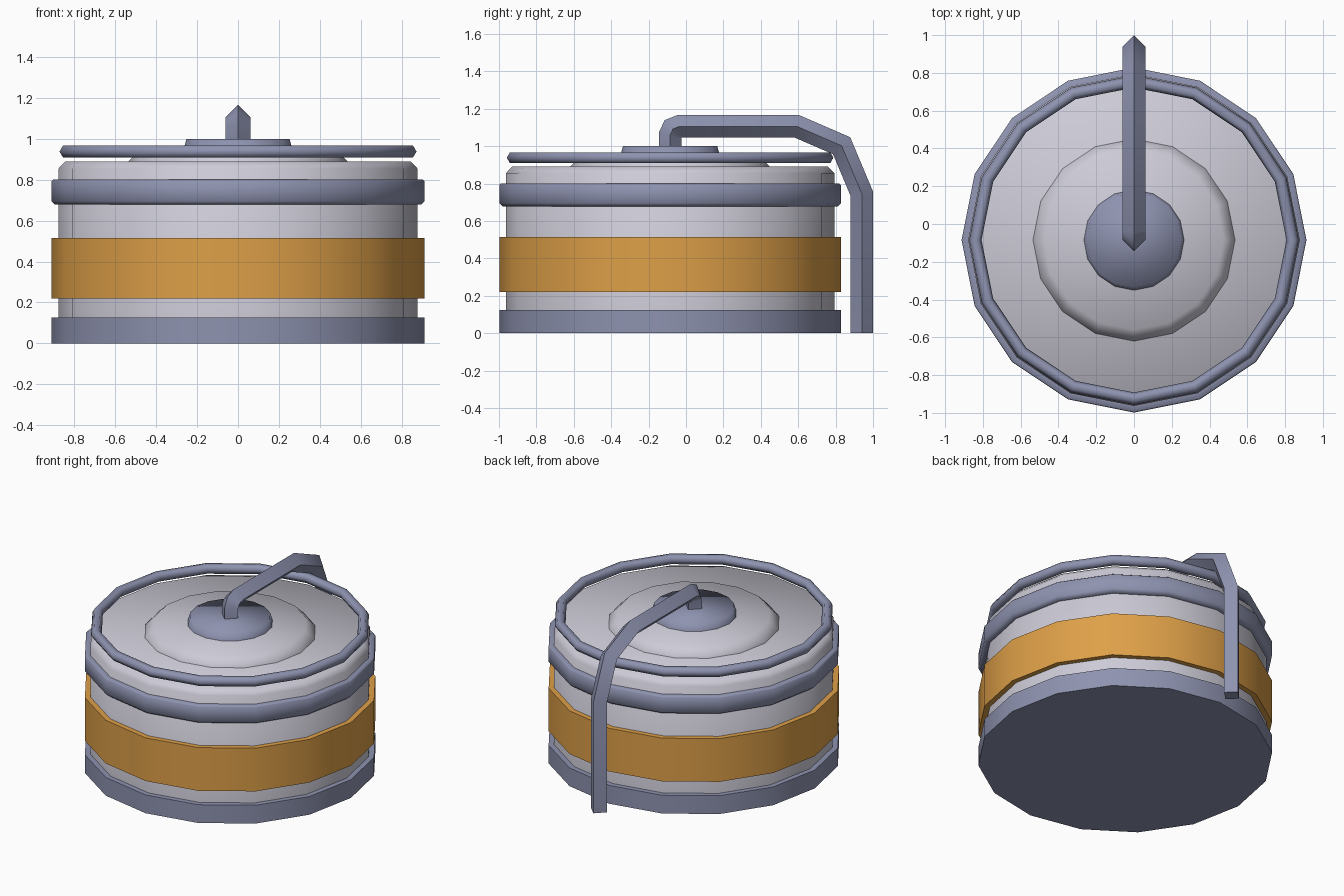
import bpy, bmesh, math
from mathutils import Vector

if "Cube" in bpy.data.objects:
    bpy.data.objects.remove(bpy.data.objects["Cube"])

CY = -0.085      # tank axis in y
SIDES = 16


def material(name, rgb):
    m = bpy.data.materials.new(name)
    m.diffuse_color = (*rgb, 1)
    m.use_nodes = True
    m.node_tree.nodes["Principled BSDF"].inputs["Base Color"].default_value = m.diffuse_color
    return m


GREY = material("light grey", (0.61, 0.60, 0.68))
STEEL = material("blue grey", (0.27, 0.29, 0.43))
ORANGE = material("orange", (0.73, 0.35, 0.065))


def finish(name, bm, mat, angle):
    bmesh.ops.recalc_face_normals(bm, faces=bm.faces)
    me = bpy.data.meshes.new(name)
    bm.to_mesh(me)
    bm.free()
    me.materials.append(mat)
    for p in me.polygons:
        p.use_smooth = True
    me.set_sharp_from_angle(angle=math.radians(angle))
    ob = bpy.data.objects.new(name, me)
    bpy.context.collection.objects.link(ob)
    return ob


def lathe(name, profile, mat, angle=50, ring=False):
    """Revolve (radius, z) points; ring closes the profile, otherwise ends are capped."""
    bm = bmesh.new()
    loops = []
    for r, z in profile:
        loops.append([bm.verts.new((r * math.cos(a), CY + r * math.sin(a), z))
                      for a in (math.tau * i / SIDES for i in range(SIDES))])
    pairs = list(zip(loops, loops[1:]))
    if ring:
        pairs.append((loops[-1], loops[0]))
    else:
        bm.faces.new(loops[0])
        bm.faces.new(loops[-1])
    for a, b in pairs:
        for i in range(SIDES):
            j = (i + 1) % SIDES
            bm.faces.new((a[i], a[j], b[j], b[i]))
    return finish(name, bm, mat, angle)


# Tank body with bevelled top edge
lathe("tank_body", [(0.878, 0.02), (0.878, 0.855), (0.845, 0.89)], GREY)
# Foot ring
lathe("base_ring", [(0.913, 0.0), (0.913, 0.125)], STEEL)
# Painted band and upper collar
lathe("orange_band", [(0.87, 0.22), (0.913, 0.22), (0.913, 0.515), (0.87, 0.515)], ORANGE, ring=True)
lathe("upper_collar", [(0.87, 0.678), (0.896, 0.678), (0.913, 0.695), (0.913, 0.792),
                       (0.905, 0.80), (0.87, 0.80)], STEEL, ring=True)
# Lid and central cap
lathe("lid", [(0.535, 0.88), (0.535, 0.89), (0.475, 0.95)], GREY, 95)
lathe("cap", [(0.267, 0.945), (0.252, 1.0)], STEEL, 95)
# Thin hexagonal-section guard rail above the rim
lathe("guard_rail", [(0.84 + 0.033 * math.cos(k * math.pi / 3), 0.938 + 0.033 * math.sin(k * math.pi / 3))
                     for k in range(6)], STEEL, 65, ring=True)


# Outlet pipe: diamond section swept along a path in the yz plane, with mitred bends
def pipe(name, path, r, mat):
    pts = [Vector(p) for p in path]
    bm = bmesh.new()
    loops = []
    for i, p in enumerate(pts):
        d0 = (p - pts[i - 1]).normalized() if i else (pts[1] - p).normalized()
        d1 = (pts[i + 1] - p).normalized() if i < len(pts) - 1 else d0
        t = (d0 + d1).normalized()
        n = Vector((-t.y, t.x)) * r / t.dot(d0)
        loops.append([bm.verts.new(c) for c in (
            (r, p.x, p.y), (0, p.x + n.x, p.y + n.y),
            (-r, p.x, p.y), (0, p.x - n.x, p.y - n.y))])
    for a, b in zip(loops, loops[1:]):
        for i in range(4):
            j = (i + 1) % 4
            bm.faces.new((a[i], a[j], b[j], b[i]))
    bm.faces.new(loops[0])
    bm.faces.new(loops[-1])
    return finish(name, bm, mat, 80)


pipe("outlet_pipe", [(-0.085, 0.96), (-0.085, 1.06), (-0.07, 1.092), (-0.035, 1.106), (0.592, 1.106),
                     (0.832, 1.002), (0.94, 0.745), (0.94, 0.0)], 0.06, STEEL)
